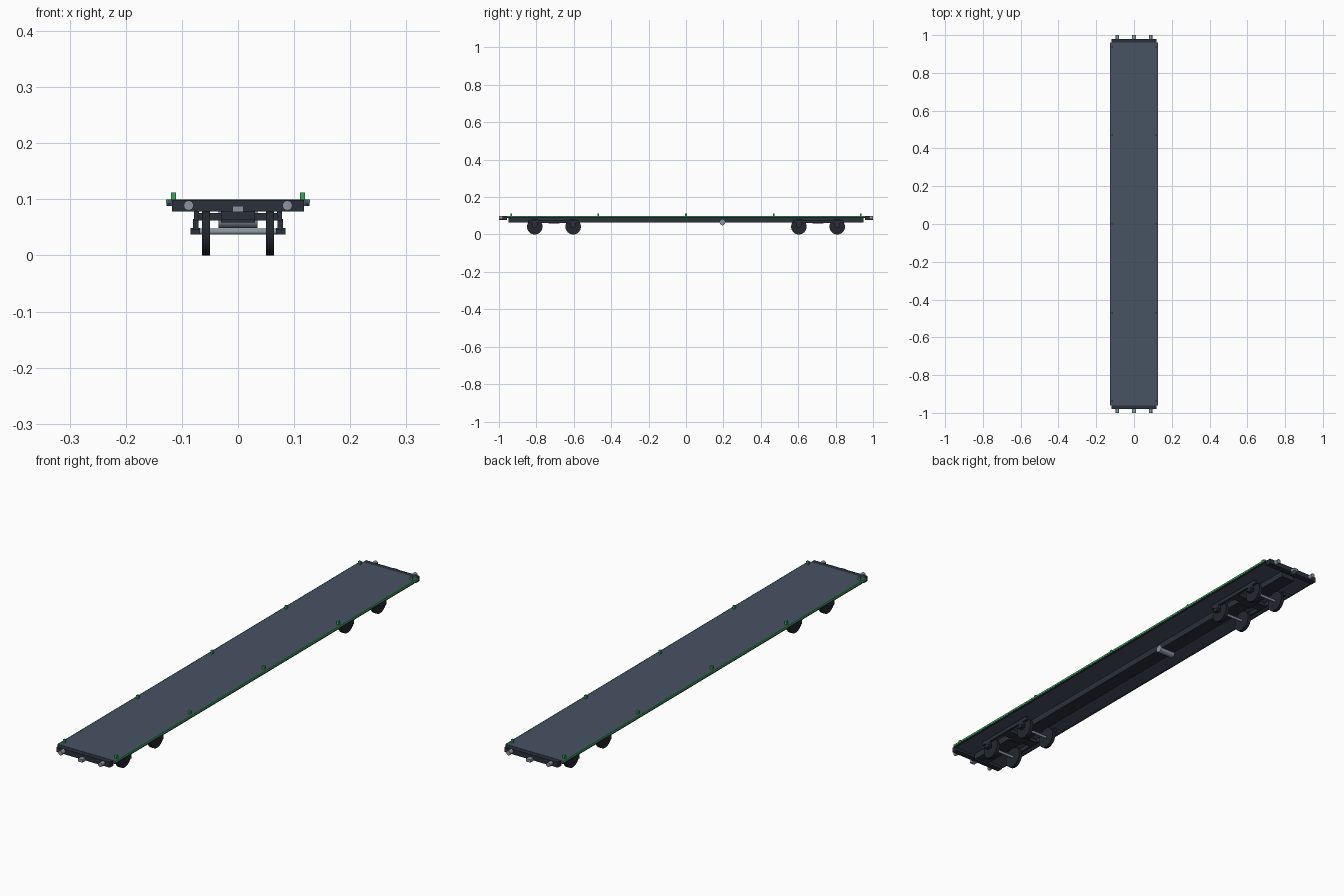
import bpy, math
from mathutils import Matrix

if "Cube" in bpy.data.objects:
    bpy.data.objects.remove(bpy.data.objects["Cube"])


def mat(name, col):
    m = bpy.data.materials.new(name)
    m.diffuse_color = (*col, 1)
    m.use_nodes = True
    m.node_tree.nodes["Principled BSDF"].inputs["Base Color"].default_value = m.diffuse_color
    return m


SLATE = mat("slate_deck", (0.063, 0.084, 0.122))
FRAME = mat("dark_frame", (0.023, 0.030, 0.043))
WHEEL = mat("black_iron", (0.018, 0.020, 0.028))
STEEL = mat("grey_steel", (0.26, 0.30, 0.36))
GREEN = mat("green_trim", (0.03, 0.42, 0.10))


def box(name, x, y, z, m):
    """Box from (min, max) ranges on each axis."""
    bpy.ops.mesh.primitive_cube_add(size=1)
    o = bpy.context.object
    o.name = name
    c = [(r[0] + r[1]) / 2 for r in (x, y, z)]
    s = [r[1] - r[0] for r in (x, y, z)]
    o.data.transform(Matrix.Translation(c) @ Matrix.Diagonal((*s, 1)))
    o.data.materials.append(m)
    return o


def rod(name, c, r, length, axis, m, sides=20):
    bpy.ops.mesh.primitive_cylinder_add(vertices=sides, radius=r, depth=length)
    o = bpy.context.object
    o.name = name
    rot = Matrix.Rotation(math.pi / 2, 4, 'Y' if axis == 'x' else 'X')
    o.data.transform(Matrix.Translation(c) @ rot)
    o.data.materials.append(m)
    bpy.ops.object.shade_smooth_by_angle(angle=math.radians(35))
    return o


def span(c, h):
    return (c - h, c + h)


# Deck slab with slate top and underside
box("deck_slab", (-.126, .126), (-.96, .96), (.088, .0995), SLATE)

# Centre sill and air cylinder below it
box("centre_sill", (-.03, .03), (-.95, .95), (.063, .089), FRAME)
rod("air_cylinder", (0, .195, .064), .015, .07, 'x', STEEL)

for s in (-1, 1):
    # Side rail, green trim and stakes
    box("side_rail", span(s * .1235, .004), (-.9605, .9605), (.0878, .0935), FRAME)
    box("side_trim", span(s * .127, .0012), (-.9605, .9605), (.093, .1), GREEN)
    for y in (-.935, -.47, 0, .47, .935):
        box("stake", span(s * .115, .0045), span(y, .0045), (.099, .1125), GREEN)

    # Headstock, buffers and coupler at each end
    box("headstock", (-.118, .118), span(s * .968, .012), (.078, .0985), FRAME)
    for x in (-.088, .088):
        rod("buffer", (x, s * .988, .089), .0088, .024, 'y', STEEL)
    box("coupler", (-.01, .01), span(s * .988, .012), (.077, .0885), STEEL)

    # Bogie
    yc = s * .706
    box("bogie_pivot", (-.03, .03), span(yc, .03), (.059, .07), FRAME)
    box("bogie_cross_beam", (-.07, .07), span(yc, .02), (.062, .076), FRAME)
    for x in (-.074, .074):
        box("bogie_side_frame", span(x, .0045), span(yc, .135), (.062, .078), FRAME)
    for d in (-.1025, .1025):
        y = yc + d
        rod("axle", (0, y, .0425), .0055, .16, 'x', STEEL, 12)
        for x in (-1, 1):
            rod("wheel", (x * .057, y, .0415), .0415, .0142, 'x', WHEEL, 32)
            box("axle_guard", span(x * .075, .005), span(y, .014), (.045, .065), FRAME)
            box("axle_box", span(x * .0765, .0085), span(y, .011), (.037, .049), FRAME)
